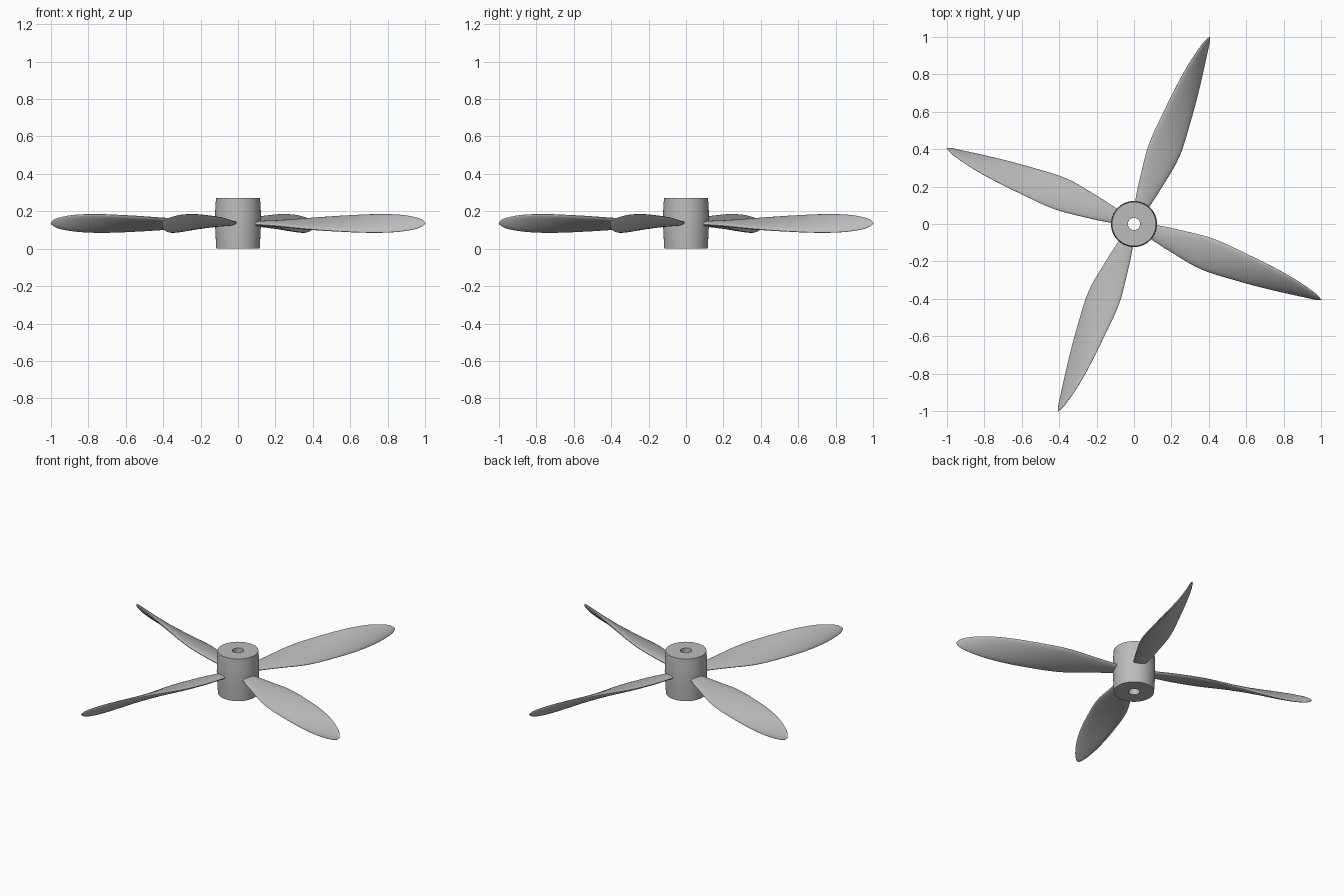
import bpy, bmesh, math
from mathutils import Vector

if "Cube" in bpy.data.objects:
    bpy.data.objects.remove(bpy.data.objects["Cube"])

# Single grey material
grey = bpy.data.materials.new("plain grey")
grey.use_nodes = True
color = (0.5, 0.5, 0.5, 1)
grey.diffuse_color = color
grey.node_tree.nodes["Principled BSDF"].inputs["Base Color"].default_value = color

MID_Z = 0.135


def finish(name, bm):
    bmesh.ops.recalc_face_normals(bm, faces=bm.faces)
    mesh = bpy.data.meshes.new(name)
    bm.to_mesh(mesh)
    bm.free()
    mesh.materials.append(grey)
    obj = bpy.data.objects.new(name, mesh)
    bpy.context.collection.objects.link(obj)
    bpy.ops.object.select_all(action='DESELECT')
    obj.select_set(True)
    bpy.context.view_layer.objects.active = obj
    bpy.ops.object.shade_smooth_by_angle(angle=math.radians(40))
    return obj


def bridge(bm, ring_a, ring_b):
    n = len(ring_a)
    for i in range(n):
        j = (i + 1) % n
        bm.faces.new((ring_a[i], ring_a[j], ring_b[j], ring_b[i]))


# Hub: slightly barrelled sleeve with a through bore (radius, height)
hub_profile = [(0.033, 0), (0.116, 0), (0.12, 0.07), (0.123, 0.14),
               (0.122, 0.2), (0.118, 0.27), (0.033, 0.27)]
SIDES = 48
bm = bmesh.new()
rings = []
for r, z in hub_profile:
    angles = [2 * math.pi * i / SIDES for i in range(SIDES)]
    rings.append([bm.verts.new((r * math.cos(a), r * math.sin(a), z)) for a in angles])
for k in range(len(rings)):
    bridge(bm, rings[k], rings[(k + 1) % len(rings)])
finish("hub", bm)

# Blade stations: distance, sweep, half width, half rise, half thickness
stations = [Vector(s) for s in (
    (0.09, 0.0, 0.034, 0.003, 0.012),
    (0.14, 0.0, 0.046, 0.006, 0.013),
    (0.24, 0.0, 0.064, 0.012, 0.015),
    (0.42, 0.0, 0.088, 0.028, 0.017),
    (0.62, 0.004, 0.077, 0.042, 0.017),
    (0.80, 0.009, 0.058, 0.049, 0.015),
    (0.93, 0.011, 0.038, 0.045, 0.012),
    (1.02, 0.009, 0.020, 0.032, 0.009),
    (1.06, 0.006, 0.010, 0.019, 0.006),
    (1.08, 0.004, 0.001, 0.003, 0.001))]


def spline(points, steps):
    """Smooth curve through points of any dimension."""
    out = []
    last = len(points) - 1
    for i in range(last):
        p0, p1 = points[max(i - 1, 0)], points[i]
        p2, p3 = points[i + 1], points[min(i + 2, last)]
        span = p2[0] - p1[0]
        m1 = (p2 - p0) * (span / (p2[0] - p0[0]))
        m2 = (p3 - p1) * (span / (p3[0] - p1[0]))
        for s in range(steps):
            t = s / steps
            out.append(p1 * (2 * t**3 - 3 * t**2 + 1) + m1 * (t**3 - 2 * t**2 + t)
                       + p2 * (3 * t**2 - 2 * t**3) + m2 * (t**3 - t**2))
    return out + [points[-1]]


# Blade: twisted lens sections lofted from root to tip
def build_blade(name, turn):
    bm = bmesh.new()
    rings = []
    for u, sweep, width, rise, thick in spline(stations, 5):
        chord = math.hypot(width, rise)
        c, s = width / chord, rise / chord
        ring = []
        for i in range(28):
            a = 2 * math.pi * i / 28
            p, q = chord * math.cos(a), thick * math.sin(a)
            ring.append(bm.verts.new((u, sweep + p * c - q * s, p * s + q * c)))
        rings.append(ring)
    for a, b in zip(rings, rings[1:]):
        bridge(bm, a, b)
    bm.faces.new(rings[0])
    bm.faces.new(rings[-1])
    obj = finish(name, bm)
    obj.location.z = MID_Z
    obj.rotation_euler.z = turn


names = ("front_left_blade", "back_left_blade", "back_right_blade", "front_right_blade")
for k, name in enumerate(names):
    build_blade(name, math.radians(-22.3 + 90 * k))
